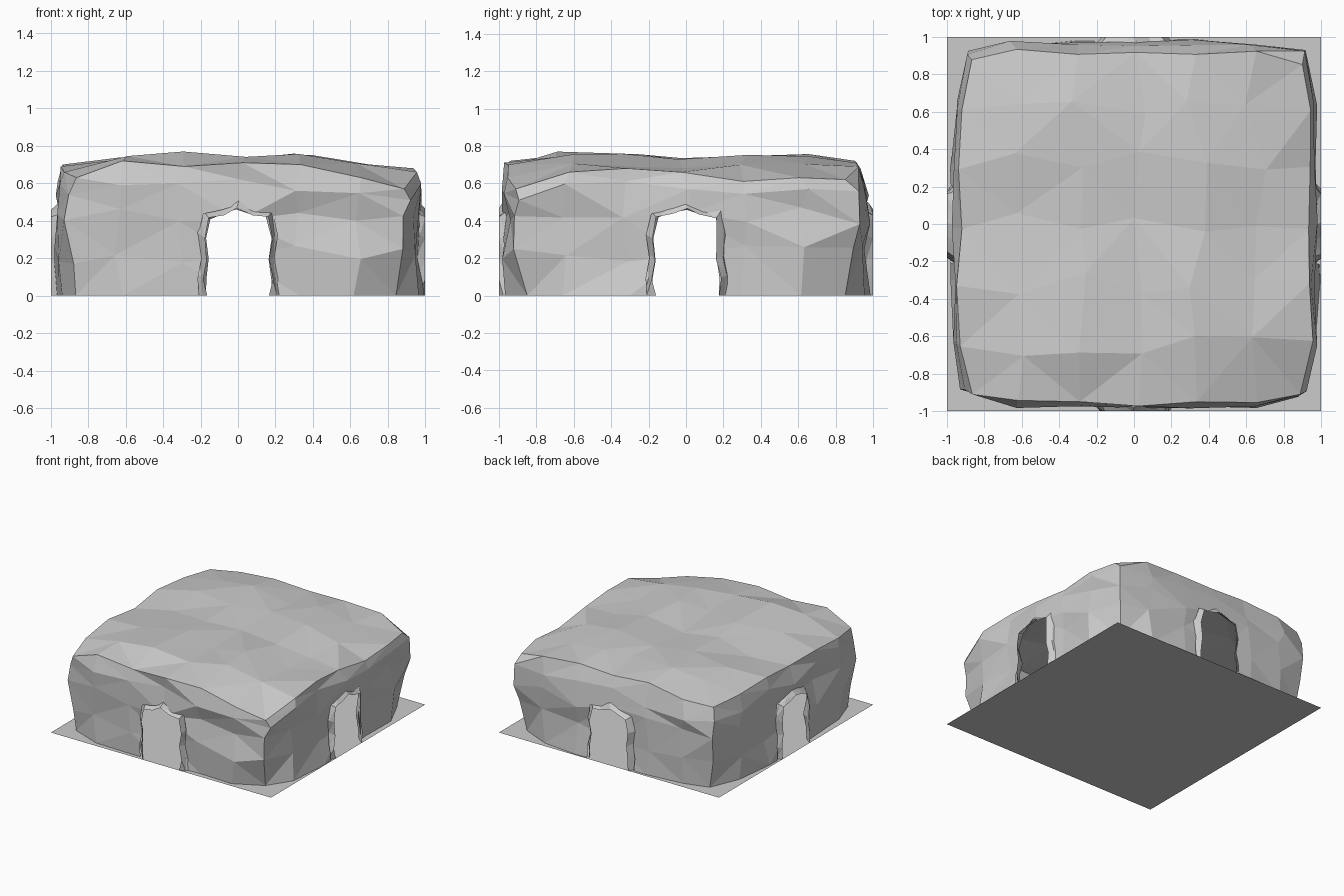
import bpy, bmesh, random

if "Cube" in bpy.data.objects:
    bpy.data.objects.remove(bpy.data.objects["Cube"])

random.seed(11)
N = 6                      # wall segments per side


def jit(a):
    return random.uniform(-a, a)


def make_object(name, bm):
    me = bpy.data.meshes.new(name)
    bm.to_mesh(me)
    bm.free()
    ob = bpy.data.objects.new(name, me)
    bpy.context.collection.objects.link(ob)
    return ob


def bridge(bm, a, b, closed=True):
    for k in range(len(a) if closed else len(a) - 1):
        m = (k + 1) % len(a)
        bm.faces.new((a[k], a[m], b[m], b[k]))


def finish(bm, solid=True):
    bmesh.ops.triangulate(bm, faces=bm.faces[:])
    bmesh.ops.recalc_face_normals(bm, faces=bm.faces[:])
    if solid and bm.calc_volume(signed=True) < 0:
        bmesh.ops.reverse_faces(bm, faces=bm.faces[:])


# square perimeter as grid indices, anticlockwise from the front left corner
PERIM = ([(i, 0) for i in range(N)] + [(N, i) for i in range(N)] +
         [(N - i, N) for i in range(N)] + [(0, N - i) for i in range(N)])

# height of the upper lip around the perimeter: front, right, back, left
LIP = [.63, .72, .69, .71, .70, .63,  .57, .66, .68, .66, .61, .63,
       .62, .69, .71, .70, .72, .68,  .66, .68, .70, .67, .69, .66]
# top surface heights by column (x) and row (y)
COL = [.73, .755, .74, .75, .70]
ROW = [.75, .745, .715, .745, .74]
# wall rings: height, size, squareness
RINGS = [(0, .97, 6), (.22, .965, 10), (.43, .96, 12), (.58, .96, 11)]


def ring_point(i, j, size, n):
    x, y = 2 * i / N - 1, 2 * j / N - 1
    f = size / (abs(x) ** n + abs(y) ** n) ** (1 / n)
    return x * f, y * f


# rock shell: uneven wall rings
bm = bmesh.new()
rings = []
for z, size, n in RINGS:
    ring = []
    for k, (i, j) in enumerate(PERIM):
        x, y = ring_point(i, j, size, n)
        x, y = max(-1, min(1, x + jit(.025))), max(-1, min(1, y + jit(.025)))
        zz = min(z + (jit(.05) if z else 0), LIP[k] - .06)
        ring.append(bm.verts.new((x, y, zz)))
    rings.append(ring)

# top surface, with the lip as its border
top = {}
for i in range(N + 1):
    for j in range(N + 1):
        if (i, j) in PERIM:
            x, y = ring_point(i, j, .94, 11)
            co = (x + .012 + jit(.02), y - .015 + jit(.02), LIP[PERIM.index((i, j))])
        else:
            co = ((2 * i / N - 1) * .97 + jit(.07), (2 * j / N - 1) * .97 + jit(.07),
                  COL[i - 1] + ROW[j - 1] - .745 + jit(.012))
        top[i, j] = bm.verts.new(co)
rings.append([top[p] for p in PERIM])
for a, b in zip(rings, rings[1:]):
    bridge(bm, a, b)
for i in range(N):
    for j in range(N):
        bm.faces.new((top[i, j], top[i + 1, j], top[i + 1, j + 1], top[i, j + 1]))
bm.faces.new(rings[0][::-1])
finish(bm)
rock = make_object("rock_shell", bm)

# doorway outline at scale 1: half width and height
ARCH = [(-1, 0), (-1.04, .2), (-.95, .42), (-1.04, .68), (-.9, .92), (-.45, .96), (0, 1.02),
        (.45, .94), (.9, .92), (1.03, .68), (.94, .42), (1.04, .2), (1, 0)]

# door cutters: one straight prism per axis
cutters = []
for along_x in (False, True):
    bm = bmesh.new()
    secs = []
    for s in (-1.2, -.5, .5, 1.2):
        pts = [(u * .205, z * .475 if z else -.1) for u, z in ARCH]
        secs.append([bm.verts.new((s, u, z) if along_x else (u, s, z)) for u, z in pts])
    for a, b in zip(secs, secs[1:]):
        bridge(bm, a, b)
    bm.faces.new(secs[0])
    bm.faces.new(secs[-1])
    finish(bm)
    cut = make_object("door_cutter", bm)
    cut.hide_render = True
    mod = rock.modifiers.new("doors", 'BOOLEAN')
    mod.operation = 'DIFFERENCE'
    mod.solver = 'EXACT'
    mod.object = cut
    cutters.append(cut)

# apply the cuts, then hollow the rock: drop the underside and the passage walls
bpy.context.view_layer.update()
dg = bpy.context.evaluated_depsgraph_get()
bm = bmesh.new()
bm.from_mesh(bpy.data.meshes.new_from_object(rock.evaluated_get(dg)))
rock.modifiers.clear()
bmesh.ops.triangulate(bm, faces=bm.faces[:])


def inside(f):
    c = f.calc_center_median()
    door = any(abs(f.normal[a]) < .02 and abs(c[1 - a]) < .23 and c.z < .5 for a in (0, 1))
    return c.z < 1e-4 or door or (c.z < .5 and max(abs(c.x), abs(c.y)) < .84)


bmesh.ops.delete(bm, geom=[f for f in bm.faces if inside(f)], context='FACES')
bm.to_mesh(rock.data)
bm.free()
for c in cutters:
    bpy.data.objects.remove(c)

# stone collars: flared frames that reach out to the tile edge at each doorway
COLLAR = [(1.0, .17, .455), (.965, .2, .485), (.925, .235, .51)]
for name, along_x, side in (("front_collar", False, -1), ("back_collar", False, 1),
                            ("left_collar", True, -1), ("right_collar", True, 1)):
    bm = bmesh.new()
    secs = []
    for s, w, h in COLLAR:
        sec = []
        for u, z in ARCH:
            uu = u * w + jit(.012)
            zz = z * h + (jit(.012) if z else 0)
            t = side * (s if s == 1 else s + jit(.012))
            sec.append(bm.verts.new((t, uu, zz) if along_x else (uu, t, zz)))
        secs.append(sec)
    for a, b in zip(secs, secs[1:]):
        bridge(bm, a, b, closed=False)
    finish(bm, solid=False)
    make_object(name, bm)

# floor sheet
bm = bmesh.new()
bmesh.ops.create_grid(bm, x_segments=1, y_segments=1, size=1)
make_object("floor", bm)
